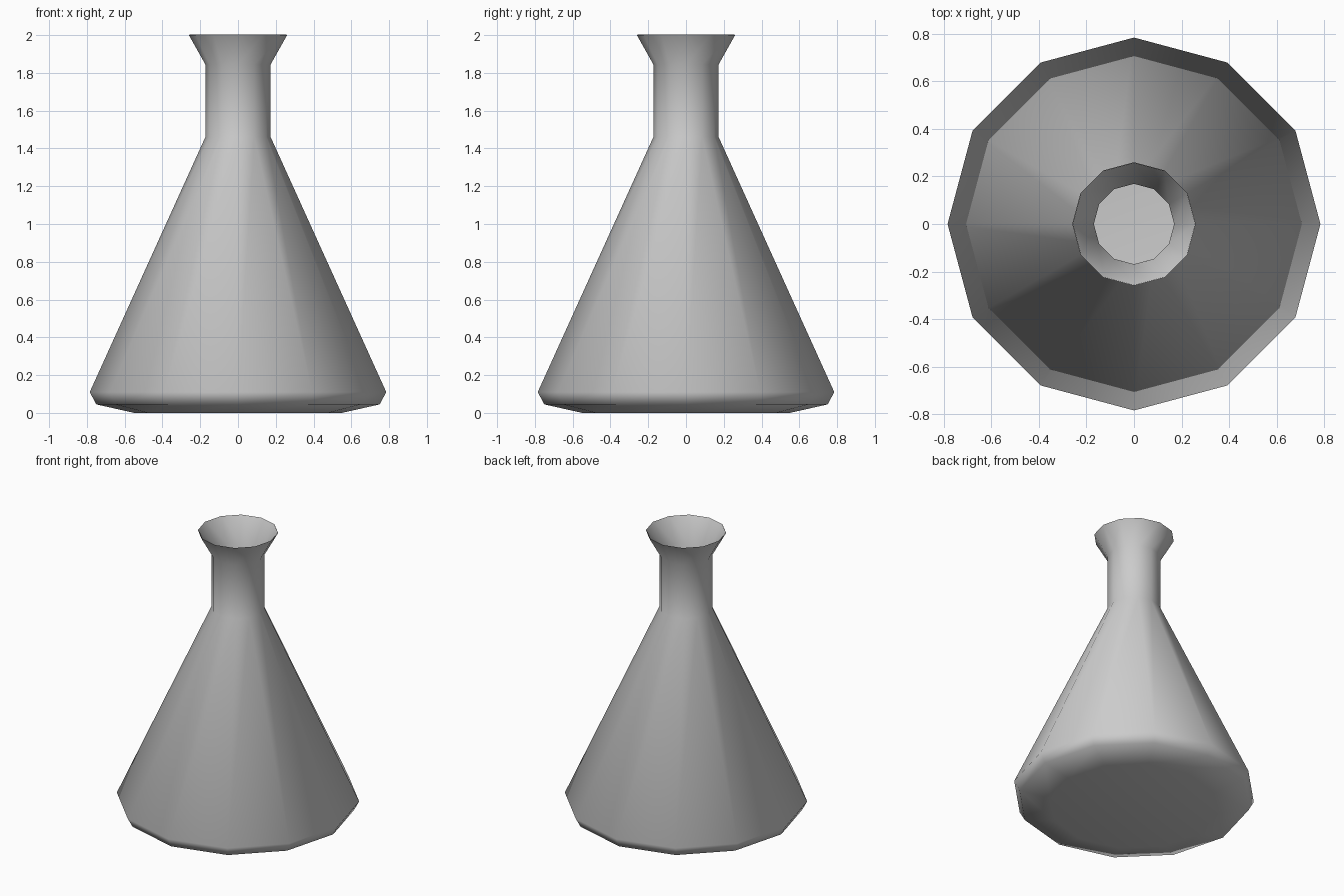
import bpy, bmesh, math

cube = bpy.data.objects.get("Cube")
if cube:
    bpy.data.objects.remove(cube, do_unlink=True)

SIDES = 12

# One grey for the whole vessel
grey = bpy.data.materials.new("light grey")
grey.use_nodes = True
color = (0.6, 0.6, 0.6, 1)
grey.diffuse_color = color
grey.node_tree.nodes["Principled BSDF"].inputs["Base Color"].default_value = color

# Profile as (radius, height): base, foot bevel, cone, neck, flared lip
profile = [(0.55, 0), (0.75, 0.045), (0.785, 0.11),
           (0.173, 1.46), (0.173, 1.845), (0.26, 2)]

bm = bmesh.new()
rings = []
for r, z in profile:
    rings.append([bm.verts.new((r * math.cos(math.tau * i / SIDES),
                                r * math.sin(math.tau * i / SIDES), z))
                  for i in range(SIDES)])
for low, high in zip(rings, rings[1:]):
    for i in range(SIDES):
        j = (i + 1) % SIDES
        bm.faces.new((low[i], low[j], high[j], high[i]))
bm.faces.new(rings[0][::-1])
for f in bm.faces:
    f.smooth = True

mesh = bpy.data.meshes.new("flask")
bm.to_mesh(mesh)
bm.free()
mesh.materials.append(grey)
flask = bpy.data.objects.new("flask", mesh)
bpy.context.collection.objects.link(flask)

# Thin wall with an open mouth
wall = flask.modifiers.new("wall", "SOLIDIFY")
wall.thickness = 0.004
wall.offset = -1
wall.use_rim = False
